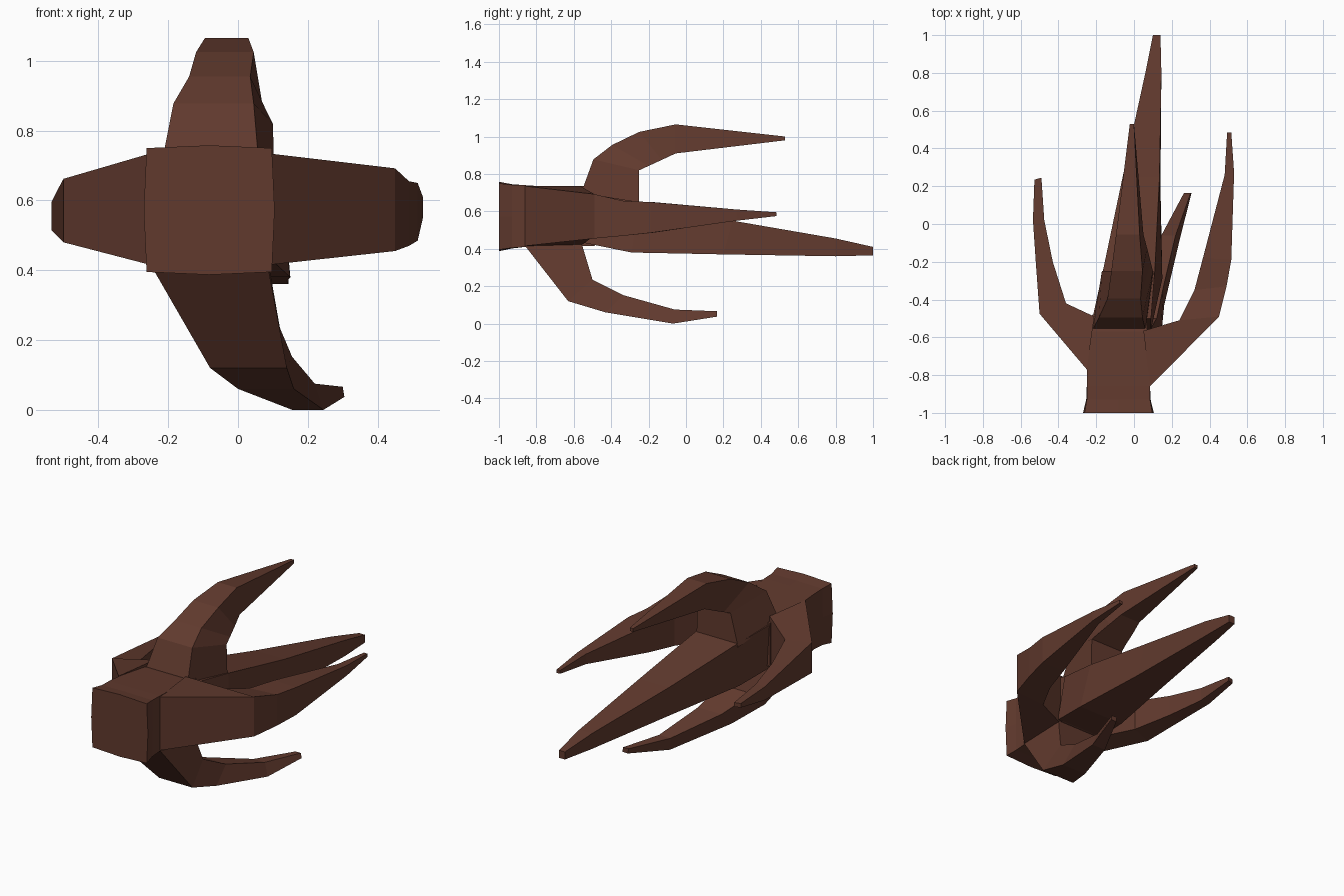
import bpy, bmesh

mat = bpy.data.materials.new("brown_hide")
mat.diffuse_color = (0.12, 0.042, 0.027, 1)


def loft(name, rings):
    """Skin a list of equal-length point rings and cap both ends."""
    bm = bmesh.new()
    vr = [[bm.verts.new(p) for p in r] for r in rings]
    n = len(vr[0])
    for a, b in zip(vr, vr[1:]):
        for i in range(n):
            j = (i + 1) % n
            bm.faces.new((a[i], a[j], b[j], b[i]))
    bm.faces.new(vr[0])
    bm.faces.new(vr[-1])
    bmesh.ops.recalc_face_normals(bm, faces=bm.faces)
    me = bpy.data.meshes.new(name)
    bm.to_mesh(me)
    bm.free()
    me.materials.append(mat)
    ob = bpy.data.objects.new(name, me)
    bpy.context.collection.objects.link(ob)
    return ob


def bulged(y, x0, x1, z0, z1, b):
    """Eight-point square section with slightly swollen sides."""
    xm, zm = (x0 + x1) / 2, (z0 + z1) / 2
    return [(x0, y, z0), (xm, y, z0 - b), (x1, y, z0), (x1 + b, y, zm),
            (x1, y, z1), (xm, y, z1 + b), (x0, y, z1), (x0 - b, y, zm)]


def side_claw(name, rows):
    """Rows: outer x, y, inner x, y, bottom z, top z."""
    loft(name, [[(ox, oy, z0), (ix, iy, z0), (ix, iy, z1), (ox, oy, z1)]
                for ox, oy, ix, iy, z0, z1 in rows])


def upright_claw(name, rows):
    """Rows: outer left x, right x, y, z, then inner left x, right x, y, z."""
    loft(name, [[(a, y, z), (b, y, z), (d, v, w), (c, v, w)]
                for a, b, y, z, c, d, v, w in rows])


# palm stump
loft("palm", [
    bulged(-1.0, -0.262, 0.097, 0.395, 0.75, 0.008),
    bulged(-0.93, -0.25, 0.085, 0.405, 0.742, 0.003),
    bulged(-0.86, -0.25, 0.085, 0.41, 0.74, 0.0),
    bulged(-0.57, -0.25, 0.07, 0.43, 0.72, 0.0),
    bulged(-0.48, -0.22, 0.07, 0.44, 0.70, 0.0)])

# sideways claws
side_claw("right_claw", [
    (0.085, -0.86, 0.05, -0.565, 0.415, 0.735),
    (0.45, -0.49, 0.24, -0.51, 0.455, 0.692),
    (0.49, -0.33, 0.32, -0.35, 0.47, 0.655),
    (0.515, -0.19, 0.365, -0.18, 0.485, 0.65),
    (0.53, 0.27, 0.48, 0.26, 0.55, 0.61),
    (0.515, 0.485, 0.493, 0.485, 0.575, 0.595)])
side_claw("left_claw", [
    (-0.25, -0.77, -0.21, -0.49, 0.415, 0.735),
    (-0.50, -0.475, -0.36, -0.42, 0.48, 0.662),
    (-0.52, -0.2, -0.43, -0.2, 0.50, 0.625),
    (-0.535, 0.02, -0.475, 0.02, 0.515, 0.595),
    (-0.49, 0.245, -0.527, 0.235, 0.55, 0.575)][:-1] + [
    (-0.527, 0.235, -0.49, 0.245, 0.55, 0.575)])

# top claw, curling back
upright_claw("top_claw", [
    (-0.22, 0.06, -0.56, 0.70, -0.17, 0.105, -0.25, 0.63),
    (-0.185, 0.045, -0.495, 0.878, -0.12, 0.10, -0.25, 0.82),
    (-0.14, 0.035, -0.395, 0.955, -0.11, 0.088, -0.20, 0.843),
    (-0.12, 0.045, -0.25, 1.025, -0.10, 0.07, -0.13, 0.875),
    (-0.095, 0.03, -0.055, 1.065, -0.085, 0.05, -0.055, 0.91),
    (-0.022, 0.0, 0.53, 1.0, -0.022, 0.0, 0.53, 0.98)])

# bottom claw, sweeping to the right
upright_claw("bottom_claw", [
    (-0.25, 0.085, -0.86, 0.415, -0.25, 0.085, -0.56, 0.435),
    (-0.08, 0.14, -0.63, 0.12, -0.09, 0.12, -0.50, 0.235),
    (0.0, 0.16, -0.43, 0.06, 0.0, 0.155, -0.335, 0.152),
    (0.155, 0.245, -0.07, 0.0, 0.145, 0.22, -0.06, 0.075),
    (0.268, 0.305, 0.165, 0.037, 0.265, 0.30, 0.165, 0.066)])

# long middle claw
upright_claw("middle_claw", [
    (-0.22, 0.09, -0.56, 0.435, -0.22, 0.09, -0.50, 0.69),
    (-0.15, 0.15, -0.29, 0.38, -0.165, 0.11, -0.25, 0.65),
    (-0.05, 0.14, 0.20, 0.37, -0.06, 0.135, 0.25, 0.55),
    (0.065, 0.145, 0.80, 0.36, 0.06, 0.145, 0.80, 0.455),
    (0.10, 0.14, 1.0, 0.365, 0.10, 0.14, 1.0, 0.41)])
